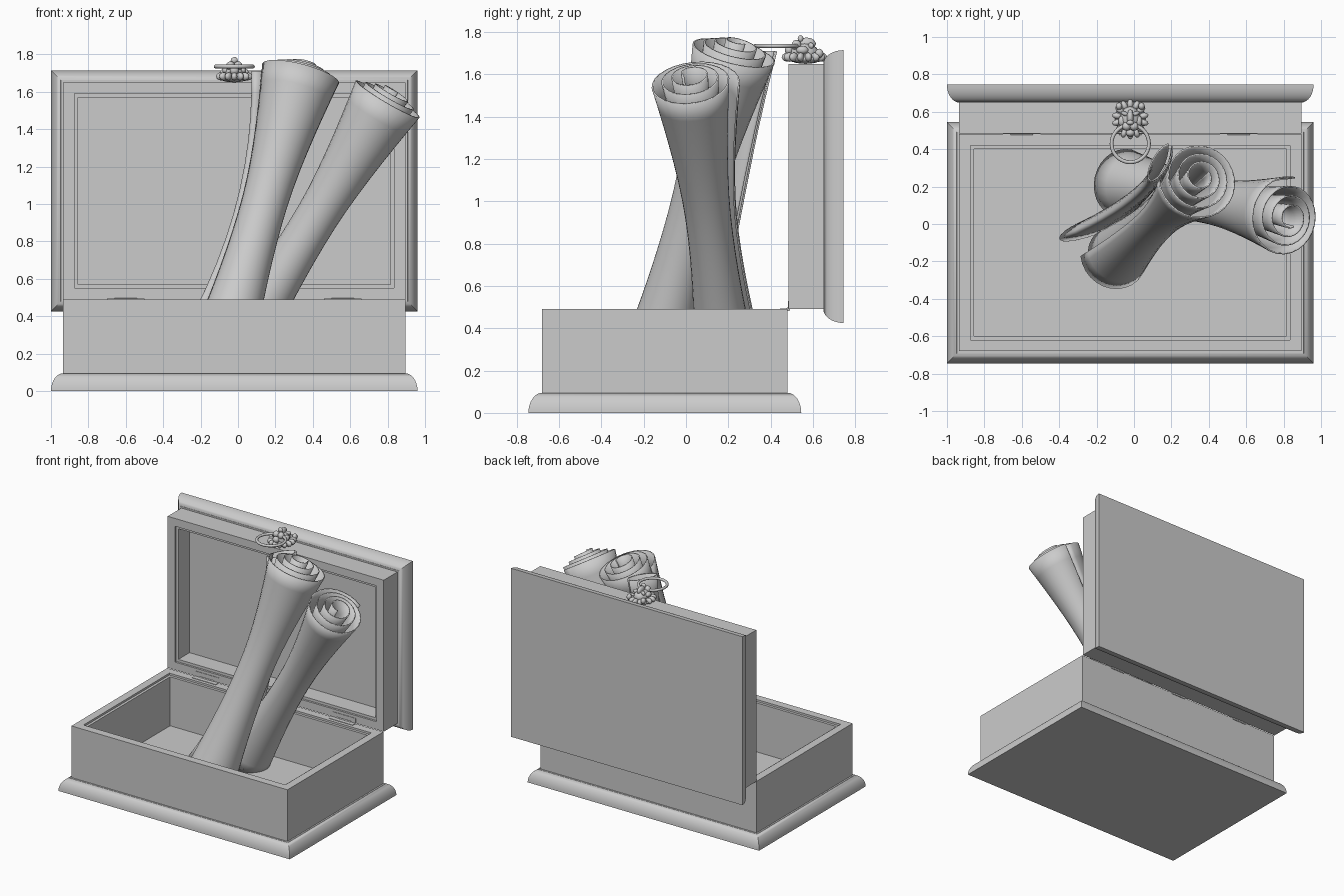
import bpy, bmesh, math
from mathutils import Vector, Matrix

if "Cube" in bpy.data.objects:
    bpy.data.objects.remove(bpy.data.objects["Cube"])

CX, CY, HX, HY = -0.02, -0.10, 0.915, 0.58      # box centre and half sizes
RIM = 0.49


def finish(name, bm, smooth=35):
    bmesh.ops.recalc_face_normals(bm, faces=bm.faces)
    me = bpy.data.meshes.new(name)
    bm.to_mesh(me)
    bm.free()
    ob = bpy.data.objects.new(name, me)
    bpy.context.collection.objects.link(ob)
    bpy.ops.object.select_all(action='DESELECT')
    ob.select_set(True)
    bpy.context.view_layer.objects.active = ob
    bpy.ops.object.shade_smooth_by_angle(angle=math.radians(smooth))
    return ob


def rect_loft(name, steps, place):
    """Stack of rectangles (inset, height), capped at both ends."""
    bm = bmesh.new()
    rings = []
    for inset, h in steps:
        a, b = HX - inset, HY - inset
        rings.append([bm.verts.new(place(CX + sx * a, CY + sy * b, h))
                      for sx, sy in ((-1, -1), (1, -1), (1, 1), (-1, 1))])
    for r, s in zip(rings, rings[1:]):
        for i in range(4):
            j = (i + 1) % 4
            bm.faces.new((r[i], r[j], s[j], s[i]))
    bm.faces.new(rings[0])
    bm.faces.new(rings[-1])
    return finish(name, bm)


def upright(x, y, h):
    return Vector((x, y, h))


def opened(x, y, h):                              # lid swung open by 90 degrees
    return Vector((x, 0.485 + h, RIM + 0.48 - y))


# Box and lid: quarter round moulding, hollow body with an inner lip
quarter = [(-0.065 * math.cos(t), 0.095 * math.sin(t))
           for t in [i * math.pi / 16 for i in range(8)]]
quarter = [(min(-0.012, i), h) for i, h in quarter]
rect_loft("base_moulding", quarter + [(-0.012, 0.095), (0.03, 0.095)], upright)
rect_loft("box_body", [(0, 0.08), (0, RIM), (0.06, RIM), (0.06, RIM - 0.015),
                       (0.08, RIM - 0.015), (0.08, 0.1)], upright)
rect_loft("lid_moulding", [(i, 0.26 - h) for i, h in quarter]
          + [(-0.012, 0.165), (0.03, 0.165)], opened)
rect_loft("lid_body", [(0, 0.175), (0, 0), (0.06, 0), (0.06, 0.015),
                       (0.08, 0.015), (0.08, 0.15)], opened)


# Hinges: knuckle barrel with two leaves
def hinge(x):
    bm = bmesh.new()
    for k in range(5):
        bmesh.ops.create_cone(bm, cap_ends=True, segments=12, radius1=0.009, radius2=0.009,
                              depth=0.022, matrix=Matrix.Translation((x + (k - 2) * 0.024, 0.483, RIM))
                              @ Matrix.Rotation(math.pi / 2, 4, 'Y'))
    for loc, size in (((x, 0.462, RIM + 0.001), (0.2, 0.035, 0.005)),
                      ((x, 0.484, RIM + 0.022), (0.2, 0.005, 0.035))):
        bmesh.ops.create_cube(bm, size=1, matrix=Matrix.Translation(loc)
                              @ Matrix.Diagonal((*size, 1)))
    finish("hinge", bm)


for x in (-0.6, CX, 0.56):
    hinge(x)


def sheet(name, rows, thick):
    """Paper sheet from rows of points, thickened."""
    bm = bmesh.new()
    grid = [[bm.verts.new(p) for p in row] for row in rows]
    for r, s in zip(grid, grid[1:]):
        for i in range(len(r) - 1):
            bm.faces.new((r[i], r[i + 1], s[i + 1], s[i]))
    ob = finish(name, bm, 40)
    mod = ob.modifiers.new("paper", 'SOLIDIFY')
    mod.thickness = thick
    mod.offset = 0
    return ob


# Scrolls: spiral sheet, pinched at the waist, inner turns standing proud
def scroll(name, foot, head, start, turns=3.6):
    foot, head = Vector(foot), Vector(head)
    axis = head - foot
    length = axis.length
    axis.normalize()
    u = axis.orthogonal().normalized()
    v = axis.cross(u)
    waist, n, m = 0.52, 16, int(turns * 28)
    rows = []
    for k in range(n + 1):
        t = k / n
        end = 0.22 if t > waist else 0.19
        f = (t - waist) / (1 - waist) if t > waist else (waist - t) / waist
        rad = math.sqrt(0.125 ** 2 + (end ** 2 - 0.125 ** 2) * f * f)
        row = []
        for i in range(m + 1):
            s = i / m
            a = start + s * turns * math.tau
            r = rad * (1 - 0.8 * s)
            rise = 0.075 * s * max(0, 2 * t - 1)
            row.append(foot + axis * (length * t + rise)
                       + (u * math.cos(a) + v * math.sin(a)) * r)
        rows.append(row)
    sheet(name, rows, 0.008)


scroll("front_scroll", (-0.1, -0.17, 0.14), (0.345, 0.235, 1.69), 2.4)
scroll("side_scroll", (-0.06, 0.21, 0.13), (0.805, 0.035, 1.545), 0.6)

# Flattened folded sheet behind the front scroll: (x, y, z, half length, half thickness, angle)
keys = [(-0.19, 0.0, 0.13, 0.22, 0.045, 21), (0.06, 0.19, 0.95, 0.10, 0.035, 40),
        (0.14, 0.33, 1.71, 0.11, 0.04, 60)]
rows = []
for k in range(13):
    t = k / 12
    w = (2 * (t - 0.5) * (t - 1), -4 * t * (t - 1), 2 * t * (t - 0.5))
    x, y, z, a, b, ang = [sum(w[j] * keys[j][c] for j in range(3)) for c in range(6)]
    d = Vector((math.cos(math.radians(ang)), math.sin(math.radians(ang)), 0))
    q = Vector((-d.y, d.x, 0))
    rows.append([Vector((x, y, z)) + d * a * math.cos(p) + q * b * math.sin(p)
                 for p in [0.25 + i * (math.tau - 0.5) / 32 for i in range(33)]])
sheet("folded_sheet", rows, 0.008)

# Lion head clasp, facing up on the open lid's edge
bm = bmesh.new()


def blob(x, y, z, sx, sy, sz, turn=0.0):
    for side in ((1, -1) if x else (1,)):
        bmesh.ops.create_icosphere(bm, subdivisions=2, radius=1,
                                   matrix=Matrix.Translation((CX + side * x, y, z))
                                   @ Matrix.Rotation(side * turn, 4, 'Z')
                                   @ Matrix.Diagonal((sx, sy, sz, 1)))


blob(0, 0.565, 1.675, 0.085, 0.085, 0.025)        # mane base
blob(0, 0.56, 1.70, 0.055, 0.07, 0.05)            # face
blob(0, 0.57, 1.745, 0.018, 0.045, 0.03)          # nose bridge
blob(0, 0.542, 1.768, 0.02, 0.014, 0.018)         # nose
blob(0.02, 0.522, 1.738, 0.024, 0.024, 0.026)     # muzzle
blob(0, 0.487, 1.715, 0.025, 0.02, 0.025)         # chin
blob(0.03, 0.59, 1.735, 0.022, 0.012, 0.016, 0.4) # brows
blob(0.06, 0.63, 1.70, 0.018, 0.02, 0.022)        # ears
blob(0.045, 0.55, 1.715, 0.02, 0.03, 0.02)        # cheeks
for i in range(14):                               # mane tufts
    a = i * math.tau / 14
    bmesh.ops.create_icosphere(bm, subdivisions=2, radius=1,
                               matrix=Matrix.Translation((CX + 0.072 * math.sin(a),
                                                          0.56 + 0.08 * math.cos(a), 1.682))
                               @ Matrix.Rotation(-a, 4, 'Z')
                               @ Matrix.Diagonal((0.017, 0.028, 0.022, 1)))
finish("lion_head", bm, 60)

# Pull ring held in the mouth
bpy.ops.mesh.primitive_torus_add(location=(CX, 0.43, 1.735), major_radius=0.1, minor_radius=0.01,
                                 major_segments=40, minor_segments=10)
bpy.context.object.name = "pull_ring"
bpy.ops.object.shade_smooth()
